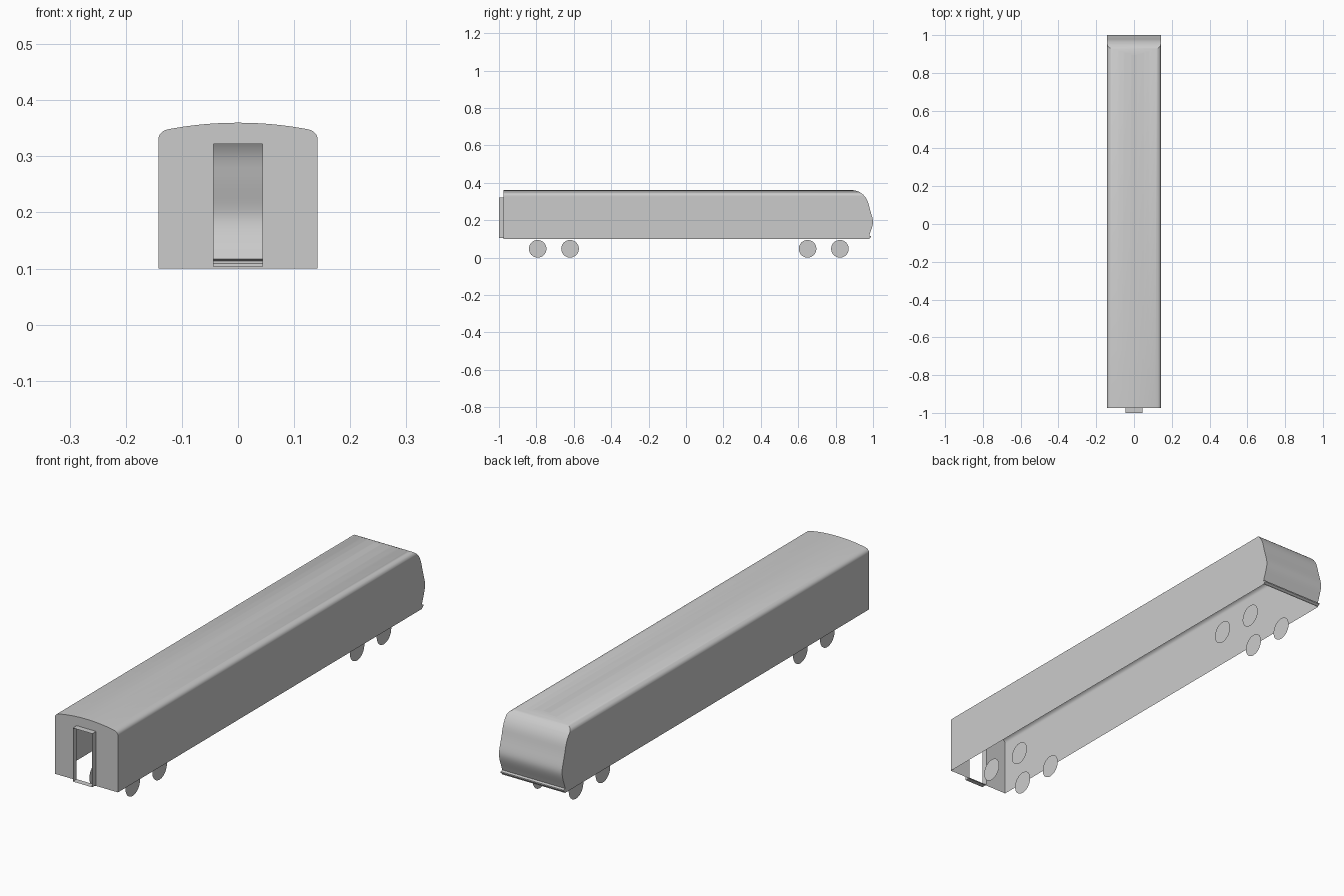
import bpy, bmesh, math
from mathutils import Vector

if "Cube" in bpy.data.objects:
    bpy.data.objects.remove(bpy.data.objects["Cube"])

Y0, WALL, HW, BOT = -1.0, -0.975, 0.142, 0.10
DOOR_X, DOOR_Z0, DOOR_Z1 = 0.0437, 0.104, 0.322


def add_object(name, bm):
    mesh = bpy.data.meshes.new(name)
    bm.to_mesh(mesh)
    bm.free()
    ob = bpy.data.objects.new(name, mesh)
    bpy.context.collection.objects.link(ob)
    return ob


def activate(ob):
    bpy.ops.object.select_all(action='DESELECT')
    ob.select_set(True)
    bpy.context.view_layer.objects.active = ob


def extrude(name, points, offset):
    bm = bmesh.new()
    face = bm.faces.new([bm.verts.new(p) for p in points])
    ext = bmesh.ops.extrude_face_region(bm, geom=[face])
    verts = [v for v in ext['geom'] if isinstance(v, bmesh.types.BMVert)]
    bmesh.ops.translate(bm, verts=verts, vec=offset)
    bmesh.ops.recalc_face_normals(bm, faces=bm.faces)
    return add_object(name, bm)


def bezier(a, b, c, d, n):
    a, b, c, d = map(Vector, (a, b, c, d))
    return [a*(1-t)**3 + 3*b*t*(1-t)**2 + 3*c*t*t*(1-t) + d*t**3
            for t in (i / n for i in range(n + 1))]


# Body cross-section: straight walls, rounded shoulders, shallow arched roof
half = bezier((HW, 0.329), (HW, 0.339), (0.136, 0.345), (0.126, 0.348), 8)
half += bezier((0.126, 0.348), (0.085, 0.356), (0.043, 0.36), (0, 0.36), 10)[1:]
section = [Vector((HW, BOT))] + half
section += [Vector((-p.x, p.y)) for p in reversed(section[:-1])]
body = extrude("carriage_body", [(p.x, WALL, p.y) for p in section], (0, 2.1, 0))

# Side profile of the driving cab end, with a small lip at the bottom
nose = bezier((0.885, 0.3605), (0.935, 0.3605), (0.968, 0.325), (0.978, 0.28), 12)
nose += bezier((0.978, 0.28), (0.988, 0.235), (1.0, 0.212), (1.0, 0.19), 8)[1:]
nose += bezier((1.0, 0.19), (1.0, 0.168), (0.988, 0.145), (0.979, 0.117), 8)[1:]
nose += [Vector(p) for p in ((0.989, 0.114), (0.989, 0.109), (0.981, 0.103), (0.981, 0.05))]
profile = [Vector((-1.2, 0.05)), Vector((-1.2, 0.45)), Vector((0.885, 0.45))]
profile = [Vector((-1.2, 0.05)), Vector((-1.2, 0.3605))] + nose
cutter = extrude("cab_profile_cutter", [(-0.3, p.x, p.y) for p in profile], (0.6, 0, 0))
cutter.hide_render = True

mod = body.modifiers.new("cab_shape", 'BOOLEAN')
mod.operation, mod.solver, mod.object = 'INTERSECT', 'EXACT', cutter
activate(body)
bpy.ops.object.modifier_apply(modifier=mod.name)
bpy.data.objects.remove(cutter)

# Open underside and doorway in the end wall
bm = bmesh.new()
bm.from_mesh(body.data)
bm.normal_update()
under = [f for f in bm.faces if all(abs(v.co.z - BOT) < 1e-4 for v in f.verts)]
bmesh.ops.delete(bm, geom=under, context='FACES')


def wall_faces():
    return [f for f in bm.faces if all(abs(v.co.y - WALL) < 1e-4 for v in f.verts)]


for co, no in (((-DOOR_X, 0, 0), (1, 0, 0)), ((DOOR_X, 0, 0), (1, 0, 0)),
               ((0, 0, DOOR_Z0), (0, 0, 1)), ((0, 0, DOOR_Z1), (0, 0, 1))):
    faces = wall_faces()
    geom = list({g for f in faces for g in (*f.verts, *f.edges)}) + faces
    bmesh.ops.bisect_plane(bm, geom=geom, plane_co=co, plane_no=no)
hole = []
for f in wall_faces():
    c = f.calc_center_bounds()
    if abs(c.x) < DOOR_X and DOOR_Z0 < c.z < DOOR_Z1:
        hole.append(f)
bmesh.ops.delete(bm, geom=hole, context='FACES')
bm.to_mesh(body.data)
bm.free()
activate(body)
bpy.ops.object.shade_smooth_by_angle(angle=math.radians(30))

# Gangway frame: thin rectangular sleeve around the doorway
bm = bmesh.new()
rect = [(-DOOR_X, DOOR_Z0), (DOOR_X, DOOR_Z0), (DOOR_X, DOOR_Z1), (-DOOR_X, DOOR_Z1)]
rings = [[bm.verts.new((x, y, z)) for x, z in rect] for y in (Y0, WALL)]
for i in range(4):
    j = (i + 1) % 4
    bm.faces.new((rings[0][i], rings[0][j], rings[1][j], rings[1][i]))
add_object("gangway_frame", bm)

# Wheels: flat discs in two bogies
for i, y in enumerate((-0.793, -0.62, 0.65, 0.823)):
    for side, x in (("left", -0.081), ("right", 0.081)):
        bpy.ops.mesh.primitive_circle_add(vertices=48, radius=0.047, fill_type='NGON',
                                          location=(x, y, 0.047),
                                          rotation=(0, math.pi / 2, 0))
        bpy.context.object.name = f"wheel_{side}_{i + 1}"
